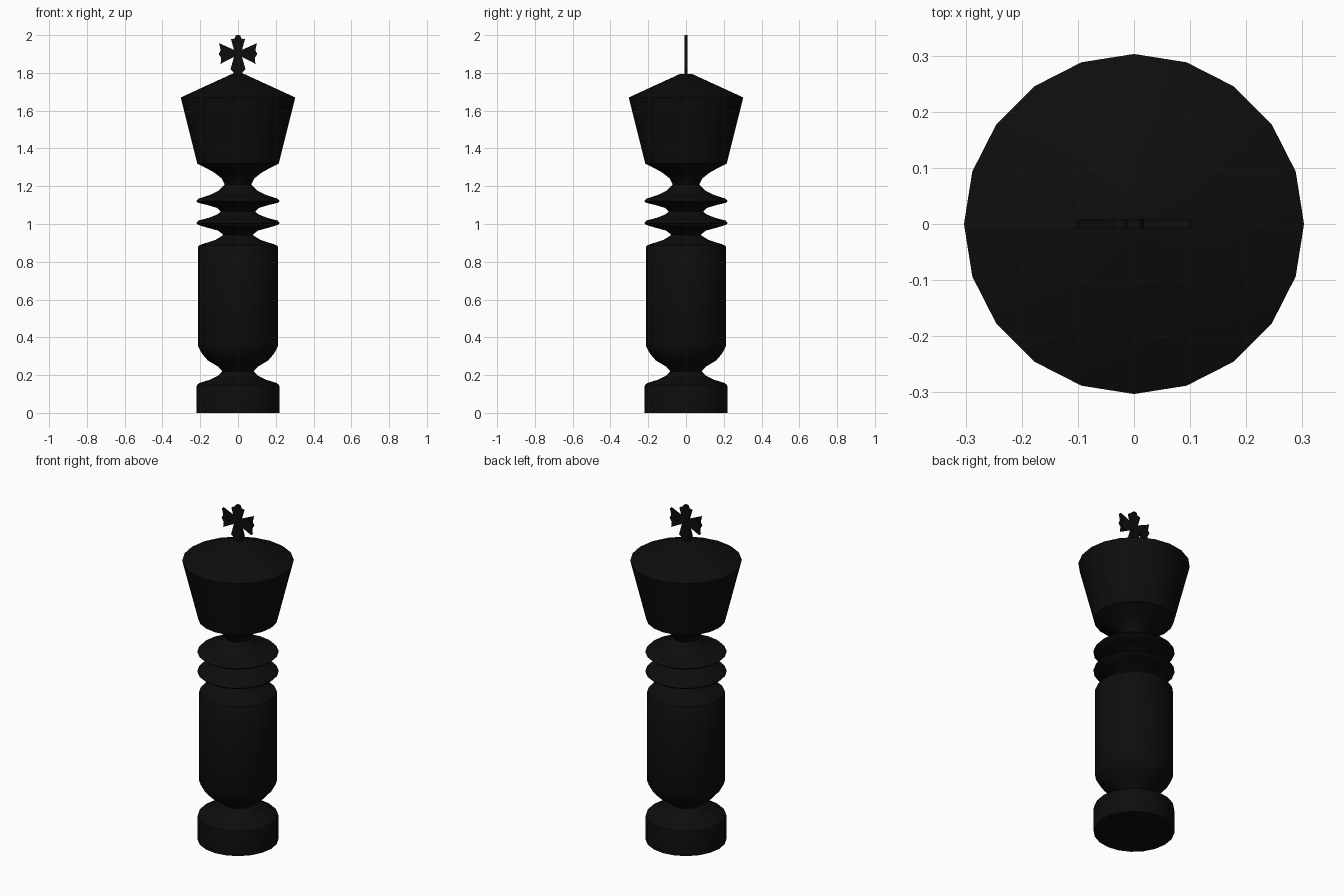
import bpy, bmesh, math

if "Cube" in bpy.data.objects:
    bpy.data.objects.remove(bpy.data.objects["Cube"])

black = bpy.data.materials.new("black")
black.diffuse_color = (0.004, 0.004, 0.004, 1)
black.use_nodes = True
black.node_tree.nodes["Principled BSDF"].inputs["Base Color"].default_value = black.diffuse_color


def finish(bm, name, smooth):
    bmesh.ops.recalc_face_normals(bm, faces=bm.faces)
    me = bpy.data.meshes.new(name)
    bm.to_mesh(me)
    bm.free()
    me.materials.append(black)
    ob = bpy.data.objects.new(name, me)
    bpy.context.collection.objects.link(ob)
    if smooth:
        bpy.ops.object.select_all(action='DESELECT')
        bpy.context.view_layer.objects.active = ob
        ob.select_set(True)
        bpy.ops.object.shade_smooth_by_angle(angle=math.radians(30))
    return ob


def lathe(name, profile, n=20):
    """Spin a (radius, height) profile around z, capping both ends."""
    bm = bmesh.new()
    rings = [[bm.verts.new((r * math.cos(2 * math.pi * i / n),
                            r * math.sin(2 * math.pi * i / n), z))
              for i in range(n)] for r, z in profile]
    for a, b in zip(rings, rings[1:]):
        for i in range(n):
            j = (i + 1) % n
            bm.faces.new((a[i], a[j], b[j], b[i]))
    bm.faces.new(rings[0])
    bm.faces.new(rings[-1])
    return finish(bm, name, True)


# Turned body: foot, column, two collars and flared head
lathe("turned_body", [
    (0.22, 0), (0.22, 0.135), (0.217, 0.148), (0.205, 0.158),
    (0.15, 0.175), (0.105, 0.197), (0.083, 0.22), (0.105, 0.245),
    (0.16, 0.278), (0.19, 0.313), (0.213, 0.355),
    (0.213, 0.875), (0.207, 0.886), (0.19, 0.893), (0.12, 0.915),
    (0.077, 0.942), (0.105, 0.965), (0.16, 0.98), (0.21, 0.995),
    (0.221, 1.005), (0.21, 1.018), (0.15, 1.034), (0.11, 1.05),
    (0.09, 1.066), (0.11, 1.085), (0.16, 1.1), (0.21, 1.112),
    (0.221, 1.122), (0.21, 1.134), (0.15, 1.153), (0.1, 1.178),
    (0.07, 1.21), (0.085, 1.24), (0.125, 1.272), (0.17, 1.297),
    (0.216, 1.32), (0.303, 1.67), (0.035, 1.793)])

# Flared cross finial, half outline mirrored in x
half = [(0.028, 1.79), (0.024, 1.805), (0.04, 1.818), (0.021, 1.884), (0.092, 1.848),
        (0.089, 1.88), (0.102, 1.9), (0.092, 1.92), (0.1, 1.957), (0.021, 1.922),
        (0.037, 1.978), (0.017, 1.982), (0.012, 1.998), (0.004, 2.0)]
outline = half + [(-x, z) for x, z in reversed(half)]
bm = bmesh.new()
face = bm.faces.new([bm.verts.new((x, -0.009, z)) for x, z in outline])
ext = bmesh.ops.extrude_face_region(bm, geom=[face])
bmesh.ops.translate(bm, vec=(0, 0.018, 0),
                    verts=[g for g in ext["geom"] if isinstance(g, bmesh.types.BMVert)])
finish(bm, "cross_finial", False)
